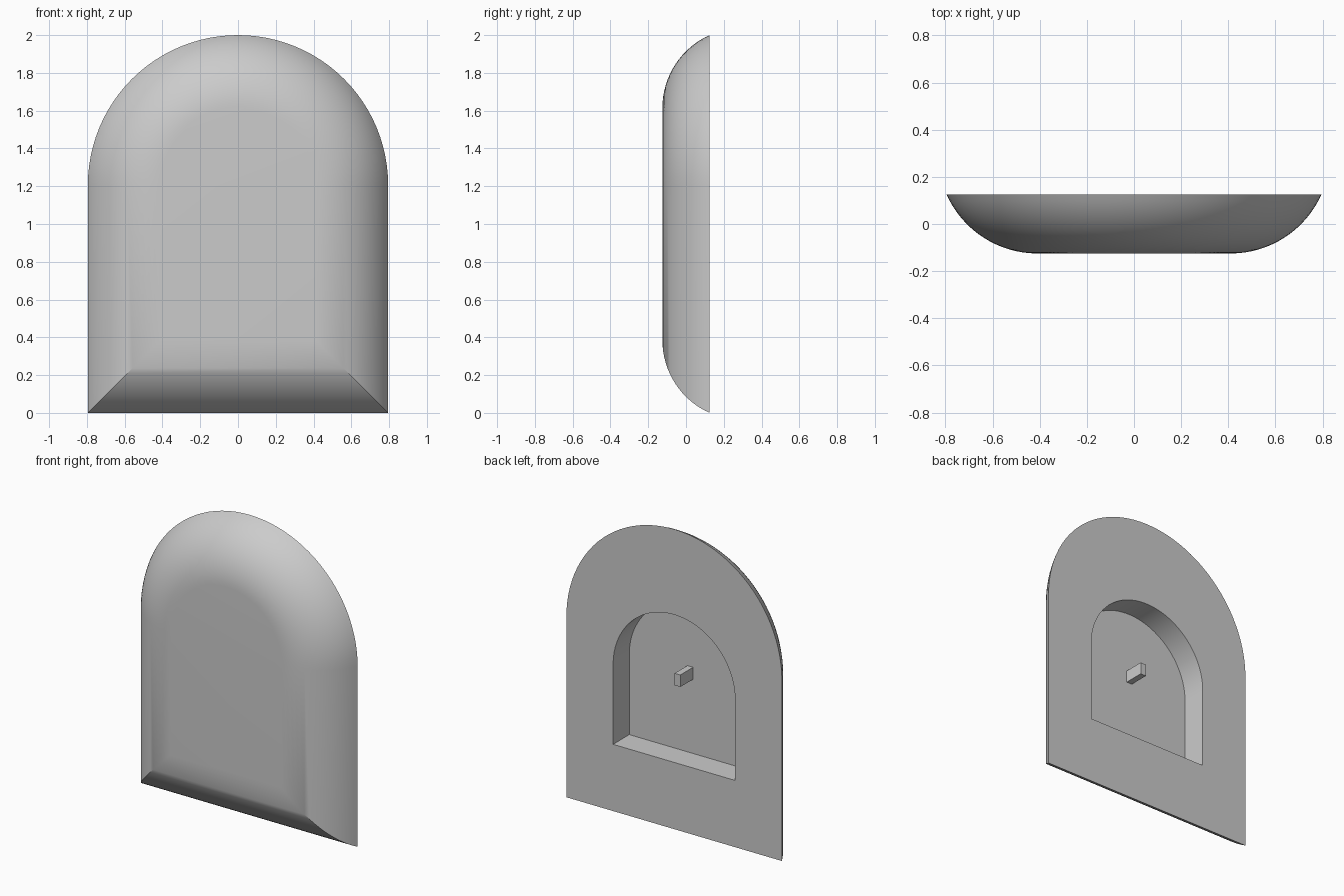
import bpy
import bmesh
from math import sin, cos, pi, radians, asin

if "Cube" in bpy.data.objects:
    bpy.data.objects.remove(bpy.data.objects["Cube"], do_unlink=True)

HALF_W, SPRING = 0.795, 1.205       # outer arch half width and spring height
BACK, FRONT = 0.125, -0.125
INSET = 0.385                       # how far the rounded rim runs inward
RIM_STEPS, ARCH_STEPS = 16, 48
CAVITY_W, CAVITY_BASE, CAVITY_SPRING = 0.45, 0.445, 0.98
FLOOR = BACK - 0.17

grey = bpy.data.materials.new("light_grey")
grey.use_nodes = True
colour = (0.6, 0.6, 0.6, 1)
grey.diffuse_color = colour
grey.node_tree.nodes["Principled BSDF"].inputs["Base Color"].default_value = colour


def finish(name, bm):
    bmesh.ops.recalc_face_normals(bm, faces=bm.faces)
    mesh = bpy.data.meshes.new(name)
    bm.to_mesh(mesh)
    bm.free()
    mesh.materials.append(grey)
    obj = bpy.data.objects.new(name, mesh)
    bpy.context.collection.objects.link(obj)
    return obj


def arch_ring(bm, half_w, base, spring, y):
    """Closed arch outline: straight legs with a semicircular top."""
    points = [(half_w, base)]
    for i in range(ARCH_STEPS + 1):
        a = pi * i / ARCH_STEPS
        points.append((half_w * cos(a), spring + half_w * sin(a)))
    points.append((-half_w, base))
    return [bm.verts.new((x, y, z)) for x, z in points]


# Arched shell: cavity floor, cavity rim, back edge, then the rounded front rim
bm = bmesh.new()
rings = [arch_ring(bm, CAVITY_W, CAVITY_BASE, CAVITY_SPRING, y) for y in (FLOOR, BACK)]
depth = BACK - FRONT
radius = (INSET ** 2 + depth ** 2) / (2 * depth)
sweep = asin(INSET / radius)
for i in range(RIM_STEPS + 1):
    a = sweep * (1 - i / RIM_STEPS)
    d = INSET - radius * sin(a)
    y = FRONT + radius * (1 - cos(a))
    rings.append(arch_ring(bm, HALF_W - d, d, SPRING, y))

for r, s in zip(rings, rings[1:]):
    for i in range(len(r)):
        j = (i + 1) % len(r)
        bm.faces.new((r[i], r[j], s[j], s[i]))
bm.faces.new(rings[0])
bm.faces.new(rings[-1])
shell = finish("arched_shell", bm)

bpy.ops.object.select_all(action="DESELECT")
shell.select_set(True)
bpy.context.view_layer.objects.active = shell
bpy.ops.object.shade_smooth_by_angle(angle=radians(30))

# Small peg standing on the cavity floor
bm = bmesh.new()
bmesh.ops.create_cube(bm, size=1)
bmesh.ops.scale(bm, vec=(0.042, 0.135, 0.08), verts=bm.verts)
bmesh.ops.translate(bm, vec=(0, FLOOR + 0.0675, CAVITY_SPRING), verts=bm.verts)
finish("mounting_peg", bm)
